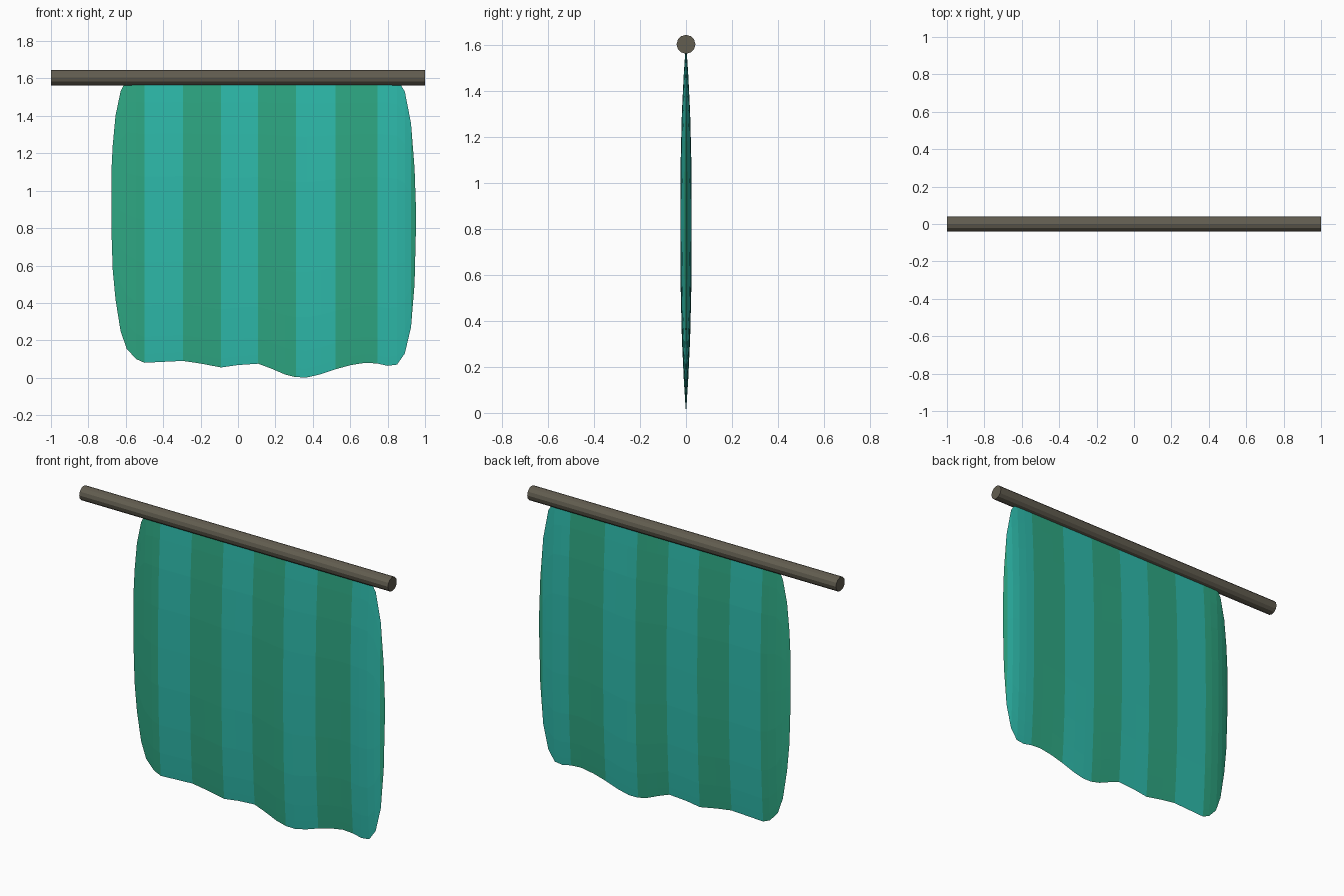
import bpy, bmesh, math


def material(name, rgb):
    m = bpy.data.materials.new(name)
    m.diffuse_color = (*rgb, 1)
    return m


def add_object(name, bm, mats):
    bmesh.ops.recalc_face_normals(bm, faces=bm.faces[:])
    mesh = bpy.data.meshes.new(name)
    bm.to_mesh(mesh)
    bm.free()
    for m in mats:
        mesh.materials.append(m)
    obj = bpy.data.objects.new(name, mesh)
    bpy.context.scene.collection.objects.link(obj)
    return obj


green = material("sea green", (0.027, 0.385, 0.225))
teal = material("light teal", (0.027, 0.49, 0.405))
wood = material("weathered wood", (0.122, 0.109, 0.08))

# Rod: faceted horizontal bar
bm = bmesh.new()
bmesh.ops.create_cone(bm, cap_ends=True, segments=12, radius1=0.041,
                      radius2=0.041, depth=2)
for v in bm.verts:
    v.co = (v.co.z, v.co.y, v.co.x + 1.604)
add_object("rod", bm, [wood])

# Cloth outline: x, bottom z, top z for each column
columns = [
    (-0.677, 0.80, 1.10), (-0.67, 0.58, 1.24), (-0.655, 0.42, 1.40),
    (-0.628, 0.25, 1.53), (-0.595, 0.155, 1.60), (-0.545, 0.10, 1.61),
    (-0.50, 0.08, 1.61), (-0.40, 0.085, 1.61), (-0.295, 0.09, 1.61),
    (-0.20, 0.076, 1.61), (-0.09, 0.055, 1.61), (0.0, 0.068, 1.61),
    (0.108, 0.075, 1.61), (0.18, 0.048, 1.61), (0.25, 0.018, 1.61),
    (0.31, 0.003, 1.61), (0.37, 0.002, 1.61), (0.44, 0.018, 1.61),
    (0.52, 0.045, 1.61), (0.60, 0.067, 1.61), (0.68, 0.08, 1.61),
    (0.745, 0.076, 1.61), (0.80, 0.064, 1.61), (0.85, 0.07, 1.60),
    (0.892, 0.13, 1.53), (0.925, 0.27, 1.36), (0.944, 0.50, 1.12),
    (0.951, 0.78, 0.92),
]
rows = [0, 0.03, 0.09, 0.2, 0.35, 0.5, 0.65, 0.8, 0.91, 0.97, 1]
edges = [-0.50, -0.295, -0.09, 0.108, 0.31, 0.52, 0.745, 0.925]


def half_thickness(x, t):
    d = min(x + 0.677, 0.951 - x)
    side = 1 - max(0, 1 - d / 0.16) ** 2.5
    return 0.025 * side * (1 - abs(2 * t - 1) ** 2.5)


# Cloth: two thin pillowed sheets meeting at the rim
bm = bmesh.new()
for sign in (-1, 1):
    grid = [[bm.verts.new((x, sign * half_thickness(x, t), lo + (hi - lo) * t))
             for t in rows] for x, lo, hi in columns]
    for a, b in zip(grid, grid[1:]):
        for j in range(len(rows) - 1):
            face = bm.faces.new((a[j], b[j], b[j + 1], a[j + 1]))
            # Alternating vertical stripes
            mid = (a[0].co.x + b[0].co.x) / 2
            face.material_index = sum(mid > e for e in edges) % 2
bmesh.ops.remove_doubles(bm, verts=bm.verts[:], dist=0.0002)
add_object("striped_cloth", bm, [green, teal])
